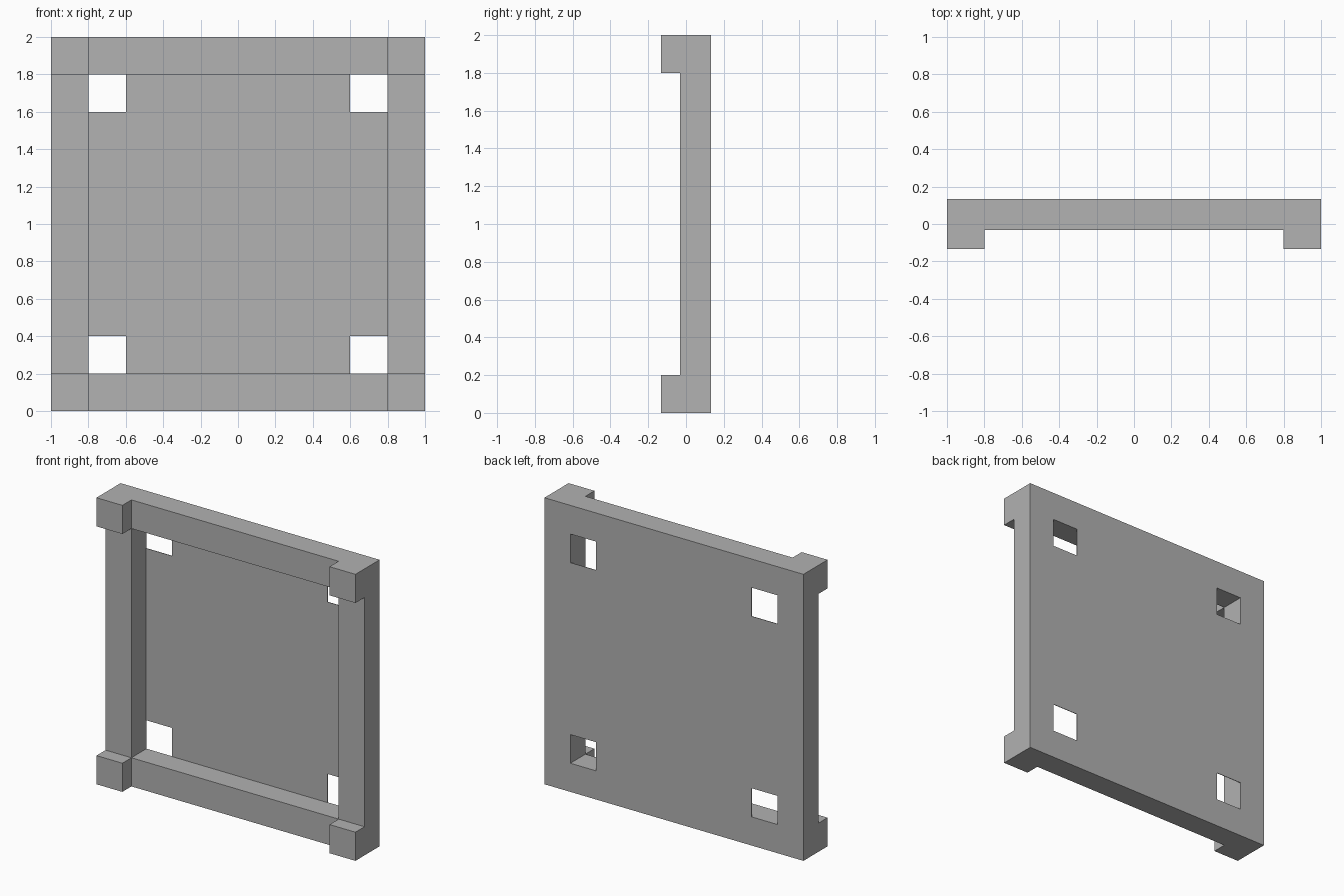
import bpy
import bmesh

if "Cube" in bpy.data.objects:
    bpy.data.objects.remove(bpy.data.objects["Cube"])

BACK = 0.133          # rear face of frame and panel
RAIL_FRONT = -0.033   # front of the four rails
POST_FRONT = -0.133   # front of the corner blocks

grey = bpy.data.materials.new("plain_grey")
grey.diffuse_color = (0.445, 0.445, 0.445, 1.0)
grey.use_nodes = True
grey.node_tree.nodes["Principled BSDF"].inputs["Base Color"].default_value = grey.diffuse_color


def cell_sheet(bm, cuts, y, keep):
    """Sheet of cells in the XZ plane, facing the front; keep(x, z) selects cells."""
    verts = {}
    for i, x in enumerate(cuts):
        for j, z in enumerate(cuts):
            verts[i, j] = bm.verts.new((x, y, z + 1))
    for i in range(len(cuts) - 1):
        for j in range(len(cuts) - 1):
            cx = (cuts[i] + cuts[i + 1]) / 2
            cz = (cuts[j] + cuts[j + 1]) / 2
            if keep(cx, cz):
                bm.faces.new([verts[k] for k in
                              ((i, j), (i + 1, j), (i + 1, j + 1), (i, j + 1))])
    bmesh.ops.delete(bm, geom=[v for v in bm.verts if not v.link_faces], context='VERTS')


def extrude_forward(bm, faces, dist, keep_orig):
    """Extrude faces toward the front and return the new front faces."""
    out = bmesh.ops.extrude_face_region(bm, geom=faces, use_keep_orig=keep_orig)["geom"]
    moved = [g for g in out if isinstance(g, bmesh.types.BMVert)]
    bmesh.ops.translate(bm, vec=(0, -dist, 0), verts=moved)
    if not keep_orig:
        old = [f for f in faces if f.is_valid]
        if old:
            bmesh.ops.delete(bm, geom=old, context='FACES')
    return [g for g in out if isinstance(g, bmesh.types.BMFace)]


def finish(bm, name):
    bmesh.ops.recalc_face_normals(bm, faces=bm.faces[:])
    mesh = bpy.data.meshes.new(name)
    bm.to_mesh(mesh)
    bm.free()
    mesh.materials.append(grey)
    obj = bpy.data.objects.new(name, mesh)
    bpy.context.collection.objects.link(obj)


# Square frame: rails all round, corner blocks pulled further forward
bm = bmesh.new()
cell_sheet(bm, (-1, -0.8, 0.8, 1), BACK, lambda x, z: max(abs(x), abs(z)) > 0.8)
front = extrude_forward(bm, bm.faces[:], BACK - RAIL_FRONT, True)
corners = []
for f in front:
    c = f.calc_center_median()
    if abs(c.x) > 0.8 and abs(c.z - 1) > 0.8:
        corners.append(f)
extrude_forward(bm, corners, RAIL_FRONT - POST_FRONT, False)
finish(bm, "frame")

# Thin back panel flush with the rear, with a square opening in each corner
bm = bmesh.new()
cell_sheet(bm, (-0.8, -0.6, 0.6, 0.8), BACK, lambda x, z: min(abs(x), abs(z)) < 0.6)
extrude_forward(bm, bm.faces[:], 0.004, True)
finish(bm, "back_panel")
